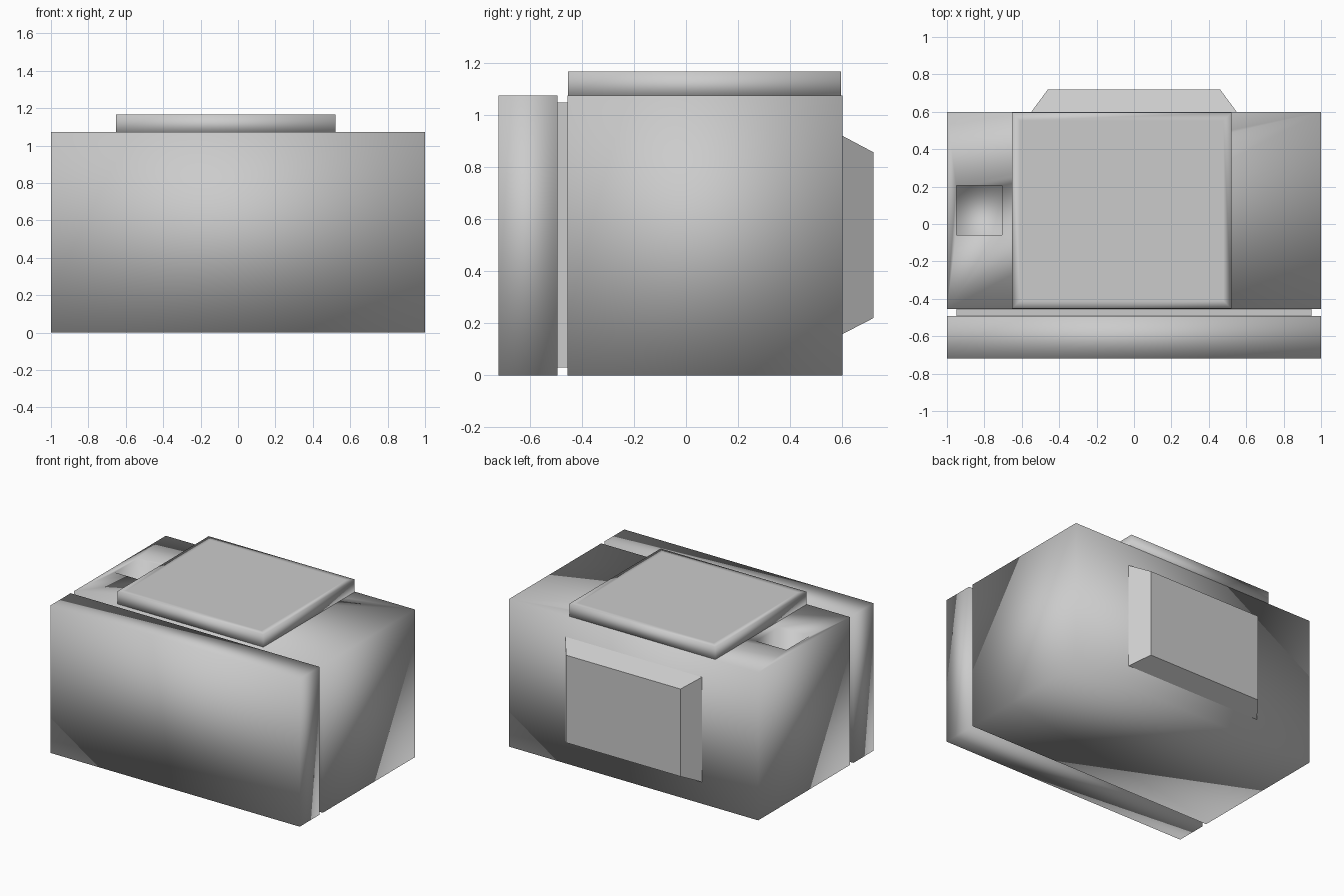
import bpy
import bmesh

cube = bpy.data.objects.get("Cube")
if cube:
    bpy.data.objects.remove(cube, do_unlink=True)

grey = bpy.data.materials.new("light_grey")
grey.use_nodes = True
colour = (0.6, 0.6, 0.6, 1)
grey.diffuse_color = colour
grey.node_tree.nodes["Principled BSDF"].inputs["Base Color"].default_value = colour


def box(name, x, y, z, smooth=False, edit=None):
    """Box between the given (low, high) limits on each axis."""
    bm = bmesh.new()
    bmesh.ops.create_cube(bm, size=1)
    for v in bm.verts:
        v.co = [lim[int(c > 0)] for c, lim in zip(v.co, (x, y, z))]
    if edit:
        edit(bm)
    for f in bm.faces:
        f.smooth = smooth
    mesh = bpy.data.meshes.new(name)
    bm.to_mesh(mesh)
    bm.free()
    mesh.materials.append(grey)
    obj = bpy.data.objects.new(name, mesh)
    bpy.context.collection.objects.link(obj)
    return obj


def inset_top(bm):
    top = max(bm.faces, key=lambda f: f.calc_center_median().z)
    bmesh.ops.inset_region(bm, faces=[top], thickness=0.06)


def taper_back(bm):
    for v in bm.verts:
        if v.co.y > 0.7:
            v.co.x *= 0.46 / 0.55
            v.co.z = 0.22 if v.co.z < 0.5 else 0.855


# Main cabinet with a square well sunk in the top
body = box("cabinet", (-1, 1), (-0.455, 0.6), (0, 1.073), True)
cutter = box("well_cutter", (-0.95, -0.705), (-0.06, 0.205), (0.75, 1.3), True)
cutter.hide_render = True
cut = body.modifiers.new("well", 'BOOLEAN')
cut.operation = 'DIFFERENCE'
cut.solver = 'EXACT'
cut.object = cutter
bpy.context.view_layer.update()
bpy.context.view_layer.objects.active = body
bpy.ops.object.modifier_apply(modifier=cut.name)
bpy.data.objects.remove(cutter, do_unlink=True)

# Front door and the recessed seal behind it
box("front_door", (-1, 1), (-0.72, -0.492), (0, 1.073), True)
box("door_seal", (-0.95, 0.95), (-0.495, -0.45), (0.03, 1.047))

# Raised lid on top
box("top_lid", (-0.652, 0.52), (-0.452, 0.595), (1.06, 1.165), True, inset_top)

# Tapered housing on the back
box("rear_housing", (-0.55, 0.55), (0.598, 0.72), (0.157, 0.92), False, taper_back)
